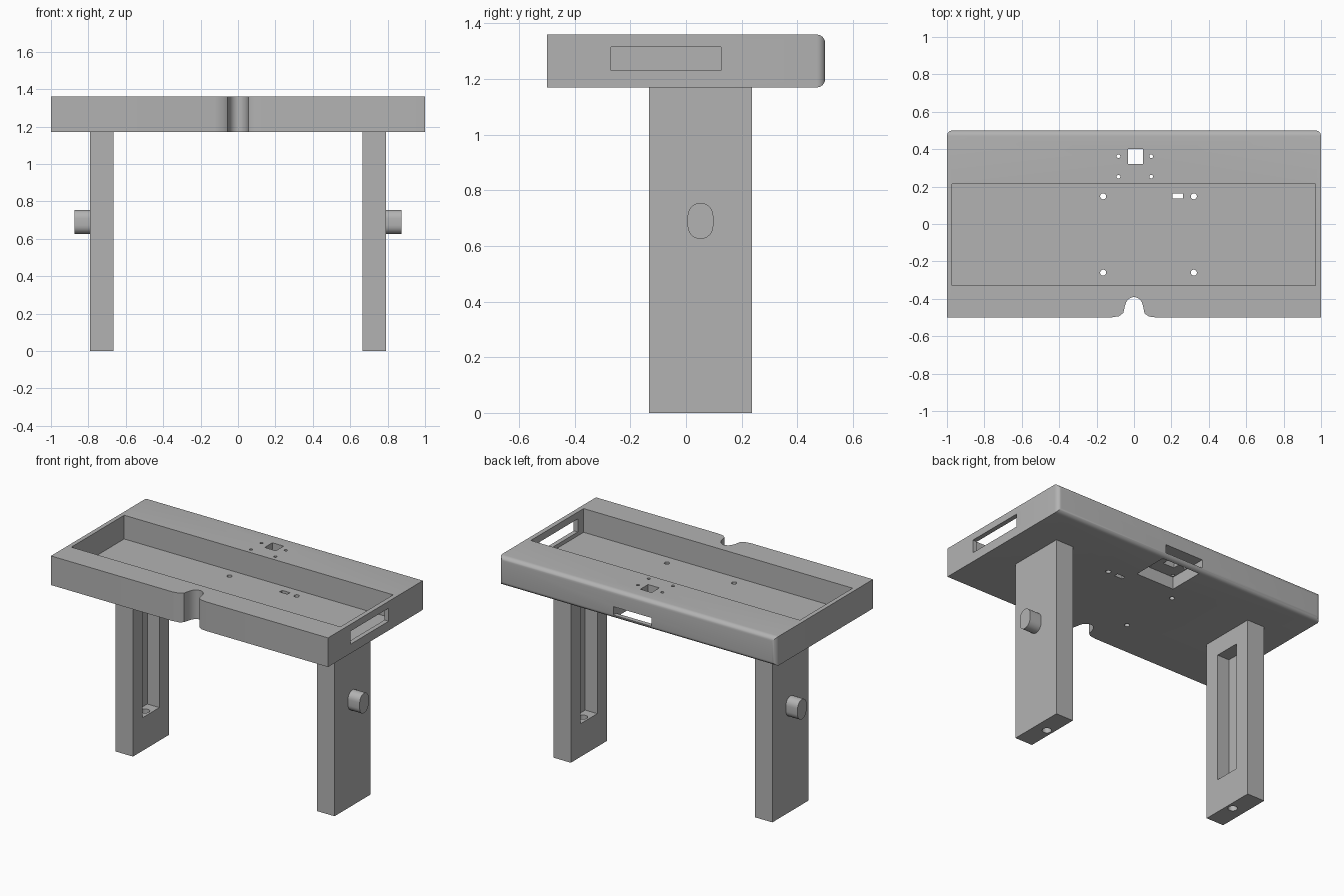
import bpy
import bmesh
from math import pi, cos, sin

cube = bpy.data.objects.get("Cube")
if cube:
    bpy.data.objects.remove(cube, do_unlink=True)

grey = bpy.data.materials.new("plain grey")
GREY = (0.45, 0.45, 0.45, 1)
grey.diffuse_color = GREY
grey.use_nodes = True
grey.node_tree.nodes["Principled BSDF"].inputs["Base Color"].default_value = GREY


def prism(name, outline, low, high, axis="z"):
    """Extrude a 2D outline along z (outline in x, y) or x (outline in y, z)."""
    place = (lambda a, b, t: (a, b, t)) if axis == "z" else (lambda a, b, t: (t, a, b))
    bm = bmesh.new()
    base = bm.faces.new([bm.verts.new(place(a, b, low)) for a, b in outline])
    grown = bmesh.ops.extrude_face_region(bm, geom=[base])["geom"]
    shift = place(0, 0, high - low)
    bmesh.ops.translate(bm, vec=shift, verts=[v for v in grown if isinstance(v, bmesh.types.BMVert)])
    bmesh.ops.recalc_face_normals(bm, faces=bm.faces)
    mesh = bpy.data.meshes.new(name)
    bm.to_mesh(mesh)
    bm.free()
    mesh.materials.append(grey)
    obj = bpy.data.objects.new(name, mesh)
    bpy.context.collection.objects.link(obj)
    return obj


def box(name, x, y, z):
    return prism(name, [(x[0], y[0]), (x[1], y[0]), (x[1], y[1]), (x[0], y[1])], *z)


def circle(x, y, r, n=24):
    return [(x + r * cos(2 * pi * i / n), y + r * sin(2 * pi * i / n)) for i in range(n)]


def select(obj):
    bpy.ops.object.select_all(action="DESELECT")
    obj.select_set(True)
    bpy.context.view_layer.objects.active = obj


def cut(obj, cutters):
    """Subtract each cutter from the part, then discard it."""
    select(obj)
    for cutter in cutters:
        cutter.hide_render = True
        mod = obj.modifiers.new("cut", "BOOLEAN")
        mod.operation, mod.solver, mod.object = "DIFFERENCE", "EXACT", cutter
        bpy.ops.object.modifier_apply(modifier=mod.name)
        bpy.data.objects.remove(cutter, do_unlink=True)


def smooth(obj):
    select(obj)
    bpy.ops.object.shade_smooth_by_angle(angle=pi / 6)


# Table top block with rounded edges around its back face
BOTTOM, TOP, FLOOR = 1.17, 1.36, 1.205
through = (BOTTOM - 0.1, TOP + 0.1)
top = box("table_top", (-1, 1), (-0.5, 0.5), (BOTTOM, TOP))
bm = bmesh.new()
bm.from_mesh(top.data)
back_edges = [e for e in bm.edges if all(v.co.y > 0.4 for v in e.verts)]
bmesh.ops.bevel(bm, geom=back_edges, offset=0.03, segments=6, profile=0.5, affect="EDGES")
bm.to_mesh(top.data)
bm.free()

# Tray pocket, slot in the left end, cable notch in the front edge
notch = [(-0.14, -0.6), (-0.13, -0.501), (-0.08, -0.493), (-0.057, -0.475), (-0.049, -0.44),
         (-0.042, -0.418), (-0.03, -0.402), (-0.015, -0.393), (0, -0.39), (0.015, -0.393),
         (0.03, -0.402), (0.042, -0.418), (0.049, -0.44), (0.056, -0.478), (0.08, -0.495),
         (0.13, -0.501), (0.14, -0.6)]
cutters = [
    box("pocket", (-0.972, 0.97), (-0.33, 0.215), (FLOOR, TOP + 0.1)),
    box("end_slot", (0.9, 1.1), (-0.27, 0.125), (1.23, 1.315)),
    prism("notch", notch, *through),
    # Underside recess, opened through the back face, with a square window above
    box("recess", (-0.1, 0.175), (0.235, 0.47), (BOTTOM - 0.1, 1.25)),
    box("back_slot", (-0.1, 0.175), (0.4, 0.6), (1.195, 1.25)),
    box("window", (-0.033, 0.048), (0.322, 0.402), through),
    box("floor_slot", (0.205, 0.262), (0.135, 0.162), through),
]
# Screw holes
for x in (-0.165, 0.32):
    for y in (-0.26, 0.148):
        cutters.append(prism("screw_hole", circle(x, y, 0.016), *through))
for x in (-0.083, 0.092):
    for y in (0.253, 0.362):
        cutters.append(prism("pin_hole", circle(x, y, 0.01, 16), *through))
cut(top, cutters)
smooth(top)

# Legs with an inner recess, a hole in the foot and an outer knob
MID_Y = 0.052
for side, name in ((1, "left"), (-1, "right")):
    def span(a, b):
        return sorted((side * a, side * b))

    leg = box(name + "_leg", span(0.665, 0.79), (-0.133, 0.238), (0, BOTTOM))
    cut(leg, [
        box("leg_recess", span(0.6, 0.752), (MID_Y - 0.087, MID_Y + 0.087), (0.216, 1.055)),
        prism("foot_hole", circle(side * 0.707, MID_Y, 0.028), -0.1, 0.3),
    ])
    smooth(leg)

    # Stadium-shaped knob
    r, half, n = 0.046, 0.019, 12
    outline = [(MID_Y + r * cos(pi * i / n), 0.69 + half + r * sin(pi * i / n)) for i in range(n + 1)]
    outline += [(MID_Y - r * cos(pi * i / n), 0.69 - half - r * sin(pi * i / n)) for i in range(n + 1)]
    smooth(prism(name + "_knob", outline, *span(0.79, 0.874), axis="x"))
